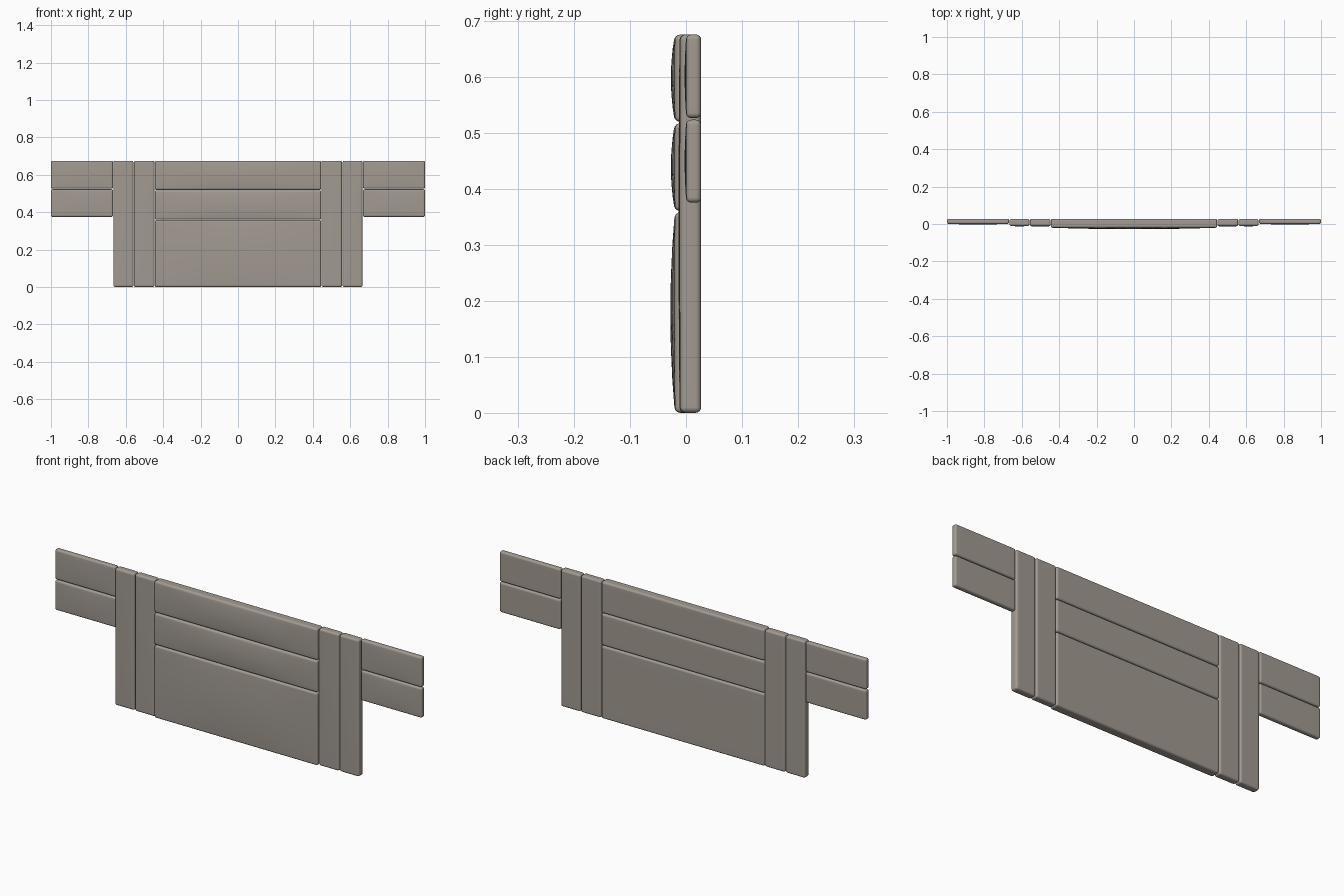
import bpy, bmesh

if "Cube" in bpy.data.objects:
    bpy.data.objects.remove(bpy.data.objects["Cube"])

mat = bpy.data.materials.new("warm grey fabric")
mat.diffuse_color = (0.36, 0.325, 0.285, 1)
mat.use_nodes = True
mat.node_tree.nodes["Principled BSDF"].inputs["Base Color"].default_value = mat.diffuse_color


def pad(name, x0, x1, z0, z1, front, back, bulge, radius):
    """Upholstered slab: flat back, gently domed front, rounded edges."""
    bm = bmesh.new()
    bmesh.ops.create_cube(bm, size=1)
    # cut a grid across the slab so the front can be domed
    n = 6
    for axis in ((1, 0, 0), (0, 0, 1)):
        for i in range(1, n):
            t = i / n - 0.5
            bmesh.ops.bisect_plane(bm, geom=bm.verts[:] + bm.edges[:] + bm.faces[:],
                                   plane_co=[a * t for a in axis], plane_no=axis)
    for v in bm.verts:
        u, w = v.co.x * 2, v.co.z * 2
        if v.co.y < 0:
            v.co.y = front - bulge * (1 - u * u) * (1 - w * w)
        else:
            v.co.y = back
        v.co.x = (x0 + x1) / 2 + u * (x1 - x0) / 2
        v.co.z = (z0 + z1) / 2 + w * (z1 - z0) / 2
    me = bpy.data.meshes.new(name)
    bm.to_mesh(me)
    bm.free()
    me.materials.append(mat)
    me.shade_smooth()
    ob = bpy.data.objects.new(name, me)
    bpy.context.collection.objects.link(ob)
    bev = ob.modifiers.new("rounded edges", 'BEVEL')
    bev.width = radius
    bev.segments = 4
    bev.limit_method = 'ANGLE'
    bev.angle_limit = 0.8
    ob.modifiers.new("weighted", 'WEIGHTED_NORMAL')
    return ob


TOP, BACK = 0.675, 0.027

# central horizontal panels
for name, z0, z1, b in (("lower_panel", 0.0, 0.358, 0.008),
                        ("middle_panel", 0.360, 0.517, 0.007),
                        ("upper_panel", 0.519, TOP, 0.007)):
    pad(name, -0.445, 0.445, z0, z1, -0.020, BACK, b, 0.010)

for side, s in (("left", -1), ("right", 1)):
    # vertical strips beside the centre
    for name, a, b, front in (("inner_strip", 0.446, 0.557, -0.0115),
                              ("outer_strip", 0.559, 0.666, -0.0105)):
        x0, x1 = sorted((s * a, s * b))
        pad(f"{side}_{name}", x0, x1, 0, TOP, front, BACK, 0.002, 0.010)
    # stacked side wings
    for name, z0, z1 in (("lower_wing", 0.375, 0.523), ("upper_wing", 0.526, TOP)):
        x0, x1 = sorted((s * 0.668, s * 1.0))
        pad(f"{side}_{name}", x0, x1, z0, z1, 0.0005, BACK, 0.003, 0.009)
